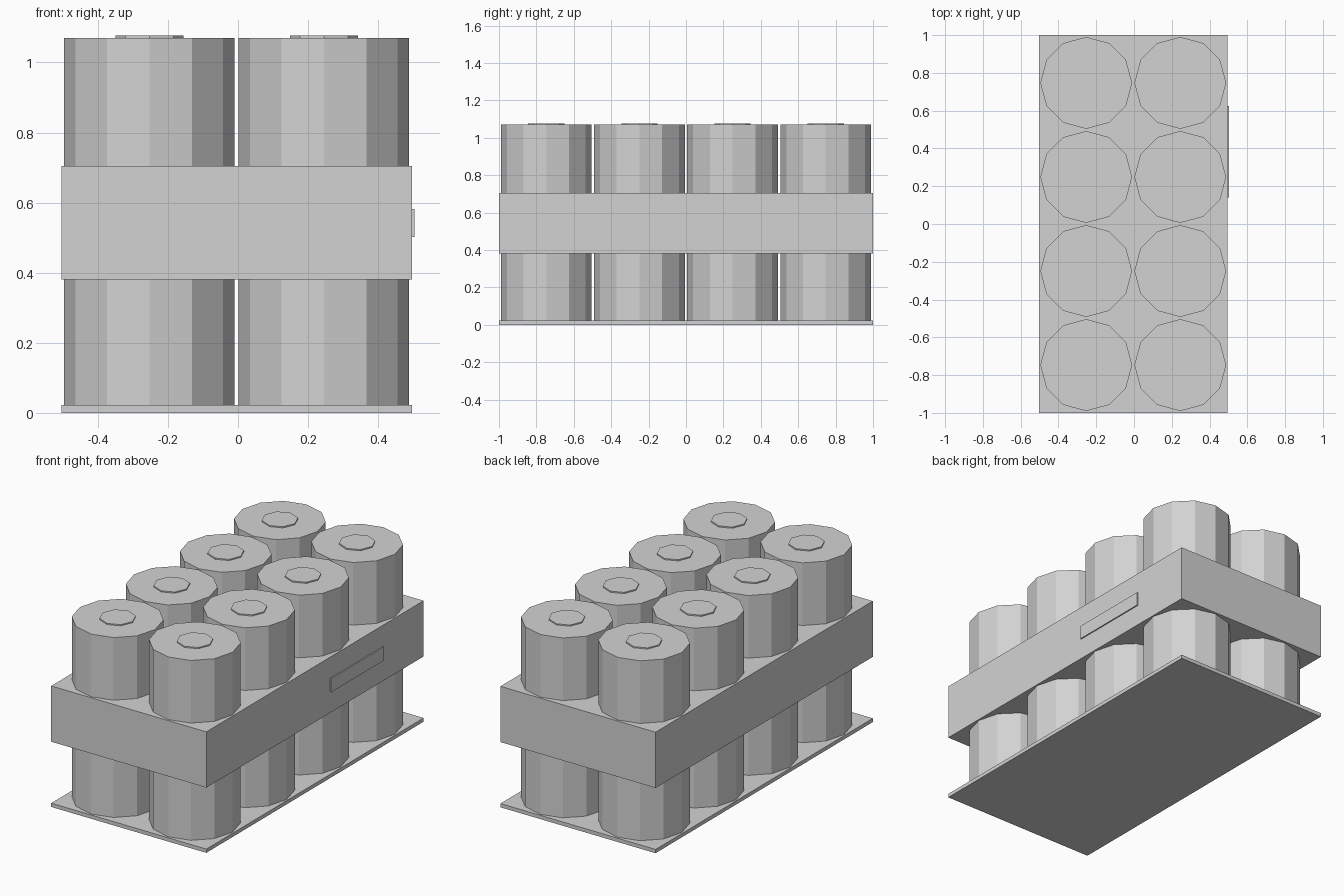
import bpy
from mathutils import Vector

cube = bpy.data.objects.get("Cube")
if cube:
    bpy.data.objects.remove(cube, do_unlink=True)

grey = bpy.data.materials.new("light_grey")
grey.use_nodes = True
colour = (0.65, 0.65, 0.65, 1)
grey.diffuse_color = colour
grey.node_tree.nodes["Principled BSDF"].inputs["Base Color"].default_value = colour

X0 = -0.004  # middle of the pack, balanced against the side label


def box(name, low, high):
    low, high = Vector(low), Vector(high)
    bpy.ops.mesh.primitive_cube_add(size=1, location=(low + high) / 2)
    ob = bpy.context.object
    ob.name = name
    ob.scale = high - low
    ob.data.materials.append(grey)


def prism(name, sides, radius, x, y, z0, z1):
    bpy.ops.mesh.primitive_cylinder_add(
        vertices=sides, radius=radius, depth=z1 - z0, location=(x, y, (z0 + z1) / 2))
    ob = bpy.context.object
    ob.name = name
    ob.data.materials.append(grey)


# Tray, band around the middle and raised label on one side
box("base_tray", (X0 - 0.5, -1, 0), (X0 + 0.5, 1, 0.022))
box("middle_band", (X0 - 0.5, -1, 0.38), (X0 + 0.5, 1, 0.705))
box("side_label", (X0 + 0.495, 0.14, 0.502), (X0 + 0.507, 0.625, 0.582))

# Two columns of four canisters, each with a thin cap
for col in (-1, 1):
    for row in range(4):
        x, y = X0 + col * 0.249, (row - 1.5) * 0.498
        prism("canister", 12, 0.243, x, y, 0.022, 1.07)
        prism("canister_cap", 8, 0.097, x, y, 1.065, 1.077)
